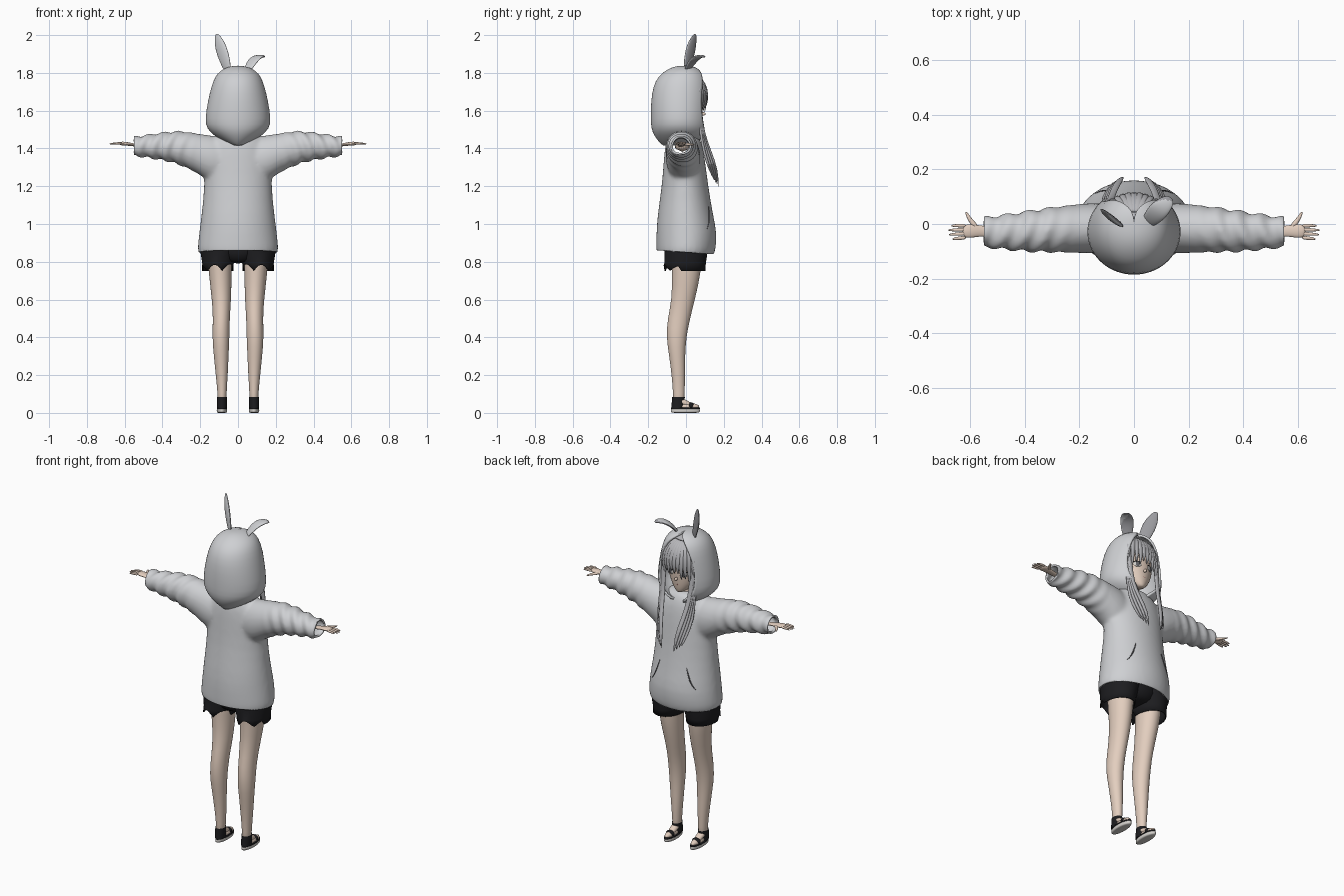
import bpy, bmesh, math
from mathutils import Vector
from mathutils.bvhtree import BVHTree

if "Cube" in bpy.data.objects:
    bpy.data.objects.remove(bpy.data.objects["Cube"])


def material(name, *rgb):
    m = bpy.data.materials.new(name)
    m.use_nodes = True
    m.diffuse_color = (*rgb, 1)
    m.node_tree.nodes["Principled BSDF"].inputs["Base Color"].default_value = (*rgb, 1)
    return m


CLOTH = material("light grey cloth", .62, .63, .65)
EAR_IN = material("ear lining grey", .33, .33, .35)
HAIR = material("silver hair", .47, .47, .49)
SKIN = material("skin", .77, .62, .52)
BLACK = material("black", .012, .012, .014)
SOLE = material("pale sole", .65, .63, .6)
SEAM = material("seam grey", .12, .12, .13)
LIPS = material("lip pink", .55, .28, .25)


def apply_modifiers(ob):
    bpy.context.view_layer.update()
    dg = bpy.context.evaluated_depsgraph_get()
    mesh = bpy.data.meshes.new_from_object(ob.evaluated_get(dg))
    ob.modifiers.clear()
    ob.data = mesh


def smooth(ob):
    for p in ob.data.polygons:
        p.use_smooth = True


def skin_rings(name, rings, mat, caps=(True, True), closed=True, sub=1):
    """Bridge a list of vertex rings into one surface."""
    bm = bmesh.new()
    vs = [[bm.verts.new(p) for p in r] for r in rings]
    n = len(vs[0])
    for a, b in zip(vs, vs[1:]):
        for i in range(n if closed else n - 1):
            j = (i + 1) % n
            bm.faces.new((a[i], a[j], b[j], b[i]))
    if caps[0]:
        bm.faces.new(vs[0][::-1])
    if caps[1]:
        bm.faces.new(vs[-1])
    bmesh.ops.recalc_face_normals(bm, faces=bm.faces)
    mesh = bpy.data.meshes.new(name)
    bm.to_mesh(mesh)
    bm.free()
    ob = bpy.data.objects.new(name, mesh)
    bpy.context.collection.objects.link(ob)
    mesh.materials.append(mat)
    if sub:
        ob.modifiers.new("sub", "SUBSURF").levels = sub
        apply_modifiers(ob)
    smooth(ob)
    return ob


def loft(name, rings, mat, axis="Z", n=24, **kw):
    """Ellipse rings (height, centre u, centre v, radius u, radius v)."""
    out = []
    for t, cu, cv, ru, rv in rings:
        pts = []
        for i in range(n):
            a = math.tau * i / n
            u, v = cu + ru * math.cos(a), cv + rv * math.sin(a)
            pts.append((u, v, t) if axis == "Z" else (t, u, v))
        out.append(pts)
    return skin_rings(name, out, mat, **kw)


def strand(name, pts, widths, flat, wide, mat, n=8, sub=2):
    """Flattened tapering tube along a path."""
    pts = [Vector(p) for p in pts]
    out = []
    for i, (p, w) in enumerate(zip(pts, widths)):
        t = (pts[min(i + 1, len(pts) - 1)] - pts[max(i - 1, 0)]).normalized()
        u = Vector(wide)
        u = (u - t * u.dot(t)).normalized()
        v = t.cross(u)
        angles = [math.tau * k / n for k in range(n)]
        out.append([p + u * w * math.cos(a) + v * w * flat * math.sin(a) for a in angles])
    return skin_rings(name, out, mat, sub=sub)


def ball(name, loc, size, mat):
    bpy.ops.mesh.primitive_uv_sphere_add(segments=20, ring_count=12, location=loc)
    ob = bpy.context.object
    ob.name, ob.scale = name, size
    ob.data.materials.append(mat)
    smooth(ob)
    return ob


# Hoodie: torso and sleeves fused, then trimmed open at hem and cuffs
hoodie = loft("hoodie", [
    (.8, 0, -.005, .215, .155), (.87, 0, 0, .217, .158), (.95, 0, .004, .208, .163),
    (1.05, 0, -.004, .195, .148), (1.2, 0, -.005, .178, .124), (1.32, 0, -.008, .185, .112),
    (1.42, 0, -.012, .17, .1), (1.47, 0, -.015, .12, .08), (1.49, 0, -.015, .08, .06)], CLOTH)
parts = []
for s in (1, -1):
    parts.append(loft("sleeve", [
        (s * .05, -.015, 1.33, .085, .12), (s * .15, -.015, 1.345, .095, .128),
        (s * .21, -.017, 1.372, .09, .105), (s * .28, -.02, 1.397, .085, .096),
        (s * .36, -.025, 1.412, .078, .08), (s * .46, -.03, 1.411, .067, .064),
        (s * .54, -.03, 1.412, .056, .052), (s * .6, -.03, 1.412, .054, .05)], CLOTH, "X"))
with bpy.context.temp_override(active_object=hoodie, selected_editable_objects=[hoodie] + parts):
    bpy.ops.object.join()
rm = hoodie.modifiers.new("fuse", "REMESH")
rm.mode, rm.voxel_size = "VOXEL", .01
sm = hoodie.modifiers.new("soften", "SMOOTH")
sm.factor, sm.iterations = .5, 12
apply_modifiers(hoodie)
bm = bmesh.new()
bm.from_mesh(hoodie.data)
bm.normal_update()
for v in bm.verts:  # sleeve wrinkles
    k = min(1, max(0, (abs(v.co.x) - .22) / .12))
    v.co += v.normal * .005 * k * math.sin(abs(v.co.x) * 85 + v.co.z * 30 + v.co.y * 35)
for co, no in (((0, 0, .85), (0, -.07, -1)), ((.55, 0, 0), (1, 0, 0)), ((-.55, 0, 0), (-1, 0, 0))):
    bmesh.ops.bisect_plane(bm, geom=bm.verts[:] + bm.edges[:] + bm.faces[:],
                           plane_co=co, plane_no=no, clear_outer=True)
cloth_tree = BVHTree.FromBMesh(bm)
bm.to_mesh(hoodie.data)
bm.free()
hoodie.data.materials.clear()
hoodie.data.materials.append(CLOTH)
hoodie.modifiers.new("thickness", "SOLIDIFY").thickness = .01
smooth(hoodie)

# Hood: open-fronted shell (height, back y, front y, half width, opening angle)
rings = []
for z, back, front, w, gap in [
        (1.415, -.12, -.06, .02, .3), (1.435, -.145, .08, .075, .3), (1.47, -.17, .115, .13, .45),
        (1.505, -.184, .125, .165, .62), (1.55, -.187, .13, .176, .74), (1.65, -.186, .13, .16, .82),
        (1.73, -.174, .125, .141, .72), (1.78, -.148, .11, .122, .58), (1.812, -.11, .085, .095, .4),
        (1.832, -.07, .05, .055, .1), (1.838, -.03, .01, .015, .02)]:
    cy, ry, n = (back + front) / 2, (front - back) / 2, 32
    arc = [gap + (math.tau - 2 * gap) * i / n for i in range(n + 1)]
    rings.append([(w * math.sin(a), cy + ry * math.cos(a), z) for a in arc])
hood = skin_rings("hood", rings, CLOTH, caps=(False, True), closed=False)
hood.modifiers.new("thickness", "SOLIDIFY").thickness = .012

# Ears: one upright, one folded, with a darker lining
for name, pts, widths in [
        ("upright_ear", [(-.05, 0, 1.8), (-.07, .012, 1.87), (-.095, .03, 1.945),
                         (-.112, .048, 2), (-.114, .05, 2.006)], [.022, .04, .042, .016, .005]),
        ("folded_ear", [(.045, 0, 1.8), (.065, .022, 1.845), (.095, .055, 1.885),
                        (.13, .088, 1.89), (.137, .096, 1.882)], [.022, .036, .042, .026, .008])]:
    ear = strand(name, pts, widths, .3, (.75, -.6, 0), CLOTH)
    ear.data.materials.append(EAR_IN)
    for p in ear.data.polygons:
        p.material_index = int(p.normal.y > .2)

# Head and neck
loft("neck", [(1.38, 0, -.02, .05, .05), (1.47, 0, -.015, .04, .04), (1.56, 0, -.01, .04, .04)], SKIN)
head = loft("head", [
    (1.495, 0, .055, .012, .015), (1.505, 0, .045, .03, .032), (1.535, 0, .022, .062, .062),
    (1.58, 0, .005, .09, .083), (1.64, 0, -.005, .106, .097), (1.71, 0, -.015, .106, .1),
    (1.77, 0, -.02, .075, .075), (1.795, 0, -.02, .03, .03)], SKIN)
ball("nose", (0, .092, 1.583), (.008, .012, .009), SKIN)
ball("mouth", (0, .08, 1.548), (.014, .005, .003), LIPS)
head_tree = BVHTree.FromPolygons([v.co for v in head.data.vertices],
                                 [p.vertices for p in head.data.polygons])


def on_front(tree, x, z):
    return tree.ray_cast(Vector((x, 1, z)), Vector((0, -1, 0)))[0]


# Face details, hair, hands, legs: mirrored
for s, side in ((1, "left"), (-1, "right")):
    for part, size, mat, dy in (("eye_white", (.023, .005, .016), SOLE, 0),
                                ("iris", (.012, .004, .015), SEAM, .003)):
        p = on_front(head_tree, s * .043, 1.615)
        ball(f"{side}_{part}", p + Vector((0, dy, 0)), size, mat).rotation_euler.z = -s * .4
    lash = [on_front(head_tree, s * x, z) for x, z in ((.02, 1.627), (.043, 1.635), (.068, 1.624))]
    strand(f"{side}_lash", lash, [.003, .005, .003], .8, (0, 0, 1), BLACK, sub=1)

    # Long locks falling over the chest
    for i in range(4):
        d = i * .012
        strand(f"{side}_lock_{i}", [
            (s * (.075 + d / 2), .06, 1.72), (s * (.095 + d / 3), .078 - d / 3, 1.6),
            (s * (.085 + d / 2), .09 - d / 3, 1.48), (s * (.072 + d), .13 - d, 1.38),
            (s * (.05 + d), .165 - d, 1.28), (s * (.04 + d), .172 - d / 2, 1.19 + d)],
            [.012, .016, .014, .014, .014, .002], .55, (1, 0, 0), HAIR, sub=1)
    # Pocket slit
    slit = [on_front(cloth_tree, s * x, z) for x, z in ((.085, 1.1), (.1, 1.05), (.12, 1), (.145, .97))]
    strand(f"{side}_pocket_slit", slit, [.002, .004, .004, .002], 1, (1, 0, 0), SEAM, sub=1)

    # Hand
    strand(f"{side}_palm", [(s * .5, -.028, 1.412), (s * .56, -.026, 1.42), (s * .59, -.025, 1.425),
                            (s * .632, -.027, 1.427)], [.022, .02, .028, .028], .4, (0, 1, 0), SKIN)
    for i, reach in enumerate((.672, .684, .682, .668)):
        y = -.006 - i * .0145
        strand(f"{side}_finger_{i}", [(s * .615, y, 1.428), (s * .645, y - i * .001, 1.427),
                                      (s * reach, y - i * .002, 1.424)], [.008, .007, .004], .9, (0, 1, 0), SKIN)
    strand(f"{side}_thumb", [(s * .575, -.015, 1.423), (s * .6, .012, 1.422), (s * .618, .046, 1.42)],
           [.012, .009, .005], .8, (1, 0, 0), SKIN)

    # Leg
    loft(f"{side}_leg", [
        (.04, s * .085, -.038, .024, .03), (.1, s * .084, -.038, .023, .03), (.2, s * .086, -.04, .032, .036),
        (.3, s * .089, -.047, .039, .042), (.4, s * .091, -.052, .046, .053), (.5, s * .088, -.038, .044, .06),
        (.6, s * .087, -.014, .051, .061), (.75, s * .095, .005, .062, .078),
        (.92, s * .098, 0, .07, .09)], SKIN)
    # Shorts leg with ragged back hem
    shorts = loft(f"{side}_shorts_leg", [
        (.752, s * .108, -.008, .083, .11), (.79, s * .106, -.005, .083, .11),
        (.86, s * .1, 0, .1, .115), (.95, s * .09, 0, .09, .11)],
        BLACK, n=40, caps=(False, True), sub=0)
    for v in shorts.data.vertices:
        if v.co.z < .76 and v.co.y < -.04:
            v.co.z += .035 * abs(math.sin(v.co.x * 38))
    shorts.modifiers.new("thickness", "SOLIDIFY").thickness = .006

    # Sandal and foot
    x = s * .085
    loft(f"{side}_sole", [(0, x, -.004, .023, .07), (.003, x, -.003, .028, .078), (.02, x, -.003, .028, .078),
                          (.023, x, -.003, .026, .075)], SOLE)
    loft(f"{side}_footbed", [(.02, x, -.003, .027, .076), (.028, x, -.003, .027, .076)], BLACK, sub=0)
    ball(f"{side}_foot", (x, .008, .033), (.023, .062, .02), SKIN)
    strand(f"{side}_instep", [(x, -.045, .07), (x, -.01, .055), (x, .03, .036)],
           [.024, .024, .02], .8, (1, 0, 0), SKIN)
    loft(f"{side}_heel_strap", [(.026, x, -.042, .026, .036), (.05, x, -.042, .026, .034),
                                (.084, x, -.04, .026, .034)], BLACK, caps=(False, False))
    strand(f"{side}_toe_strap", [(x, .012, .042), (x, .026, .037), (x, .04, .033)],
           [.027, .028, .026], .75, (1, 0, 0), BLACK)

# Pelvis of the shorts
loft("shorts_seat", [(.79, 0, -.005, .06, .08), (.83, 0, 0, .14, .11), (.95, 0, 0, .16, .115)], BLACK)

# Hair cap and swept fringe
ball("hair_cap", (0, -.03, 1.705), (.122, .115, .1), HAIR)
for i in range(11):
    f = (i - 5) / 5
    x, drop = .1 * f, .035 * abs(f) + .012 * (i % 2) - .012 * f
    strand(f"fringe_{i}", [
        (x * .3, .04, 1.795), (x * .7, .085 - .02 * f * f, 1.765), (x, .11 - .035 * f * f, 1.71),
        (x * 1.04, .113 - .04 * f * f, 1.665 - drop), (x * 1.0, .104 - .04 * f * f, 1.635 - 1.5 * drop)],
        [.014, .018, .017, .012, .002], .5, (1, 0, 0), HAIR, sub=1)
